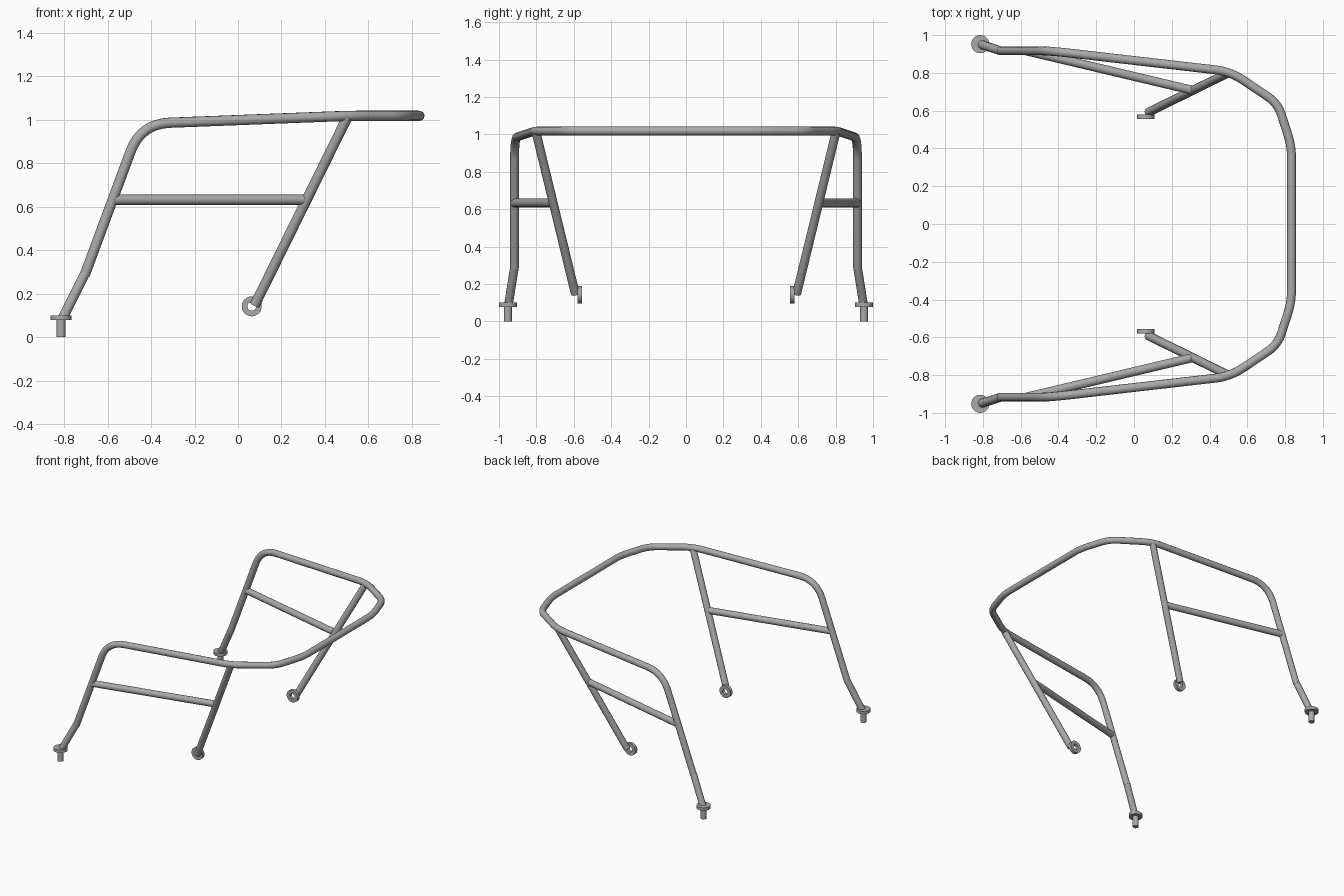
import bpy
import bmesh
import math
from mathutils import Vector, Matrix

cube = bpy.data.objects.get("Cube")
if cube:
    bpy.data.objects.remove(cube, do_unlink=True)

TUBE_RADIUS = 0.0235

steel = bpy.data.materials.new("grey_steel")
steel.use_nodes = True
grey = (0.4, 0.4, 0.4, 1)
steel.diffuse_color = grey
steel.node_tree.nodes["Principled BSDF"].inputs["Base Color"].default_value = grey


def finish(name, mesh):
    """Link a mesh as a named, smooth-shaded steel part."""
    obj = bpy.data.objects.new(name, mesh)
    bpy.context.collection.objects.link(obj)
    mesh.materials.clear()
    mesh.materials.append(steel)
    bpy.ops.object.select_all(action="DESELECT")
    obj.select_set(True)
    bpy.context.view_layer.objects.active = obj
    bpy.ops.object.shade_smooth_by_angle(angle=math.radians(40))
    return obj


def rounded(corners, steps=8):
    """Turn (point, setback) corners into a path with rounded bends."""
    path = []
    for i, (p, setback) in enumerate(corners):
        p = Vector(p)
        if not setback:
            path.append(p)
            continue
        a = p + (Vector(corners[i - 1][0]) - p).normalized() * setback
        b = p + (Vector(corners[i + 1][0]) - p).normalized() * setback
        for k in range(steps + 1):
            t = k / steps
            path.append(a * (1 - t) ** 2 + p * 2 * t * (1 - t) + b * t * t)
    return path


def tube(name, path):
    curve = bpy.data.curves.new(name, "CURVE")
    curve.dimensions = "3D"
    curve.bevel_depth = TUBE_RADIUS
    curve.bevel_resolution = 4
    curve.use_fill_caps = True
    spline = curve.splines.new("POLY")
    spline.points.add(len(path) - 1)
    for point, co in zip(spline.points, path):
        point.co = (*co, 1)
    temp = bpy.data.objects.new(name + "_path", curve)
    bpy.context.collection.objects.link(temp)
    mesh = bpy.data.meshes.new_from_object(temp)
    bpy.data.objects.remove(temp, do_unlink=True)
    return finish(name, mesh)


def lathe(name, profile, matrix, closed=False, sides=24):
    """Spin an (radius, height) profile around local z."""
    bm = bmesh.new()
    verts = [bm.verts.new((r, 0, z)) for r, z in profile]
    edges = [bm.edges.new(pair) for pair in zip(verts, verts[1:])]
    if closed:
        edges.append(bm.edges.new((verts[-1], verts[0])))
    bmesh.ops.spin(bm, geom=verts + edges, axis=(0, 0, 1), cent=(0, 0, 0),
                   angle=math.tau, steps=sides)
    bmesh.ops.remove_doubles(bm, verts=bm.verts, dist=0.0005)
    bmesh.ops.recalc_face_normals(bm, faces=bm.faces)
    bm.transform(matrix)
    mesh = bpy.data.meshes.new(name)
    bm.to_mesh(mesh)
    bm.free()
    return finish(name, mesh)


# Main hoop: up one leg, around the rear and down the other leg
half = [
    ((-0.705, 0.917, 0.285), 0),
    ((-0.447, 0.917, 0.981), 0.135),
    ((0.51, 0.807, 1.018), 0.08),
    ((0.761, 0.639, 1.018), 0.065),
    ((0.834, 0.413, 1.018), 0.065),
]
other = [((x, -y, z), s) for (x, y, z), s in reversed(half)]
tube("main_hoop", rounded(half + other))

for side, s in (("left", 1), ("right", -1)):
    def at(x, y, z):
        return Vector((x, s * y, z))

    # Angled lower leg, then its flanged foot with a pin
    tube("lower_leg_" + side, [at(-0.705, 0.917, 0.29), at(-0.805, 0.949, 0.09)])
    lathe("foot_pin_" + side,
          [(0, 0), (0.021, 0), (0.021, 0.078), (0.048, 0.078), (0.048, 0.1), (0, 0.1)],
          Matrix.Translation(at(-0.814, 0.952, 0)))

    # Diagonal brace and side rail
    tube("brace_" + side, [at(0.503, 0.802, 1.012), at(0.077, 0.592, 0.148)])
    tube("side_rail_" + side, [at(-0.572, 0.917, 0.632), at(0.305, 0.709, 0.632)])

    # Mounting eye at the foot of the brace
    lathe("mounting_eye_" + side,
          [(0.02, -0.012), (0.046, -0.012), (0.046, 0.012), (0.02, 0.012)],
          Matrix.Translation(at(0.063, 0.567, 0.142)) @ Matrix.Rotation(math.pi / 2, 4, "X"),
          closed=True)
